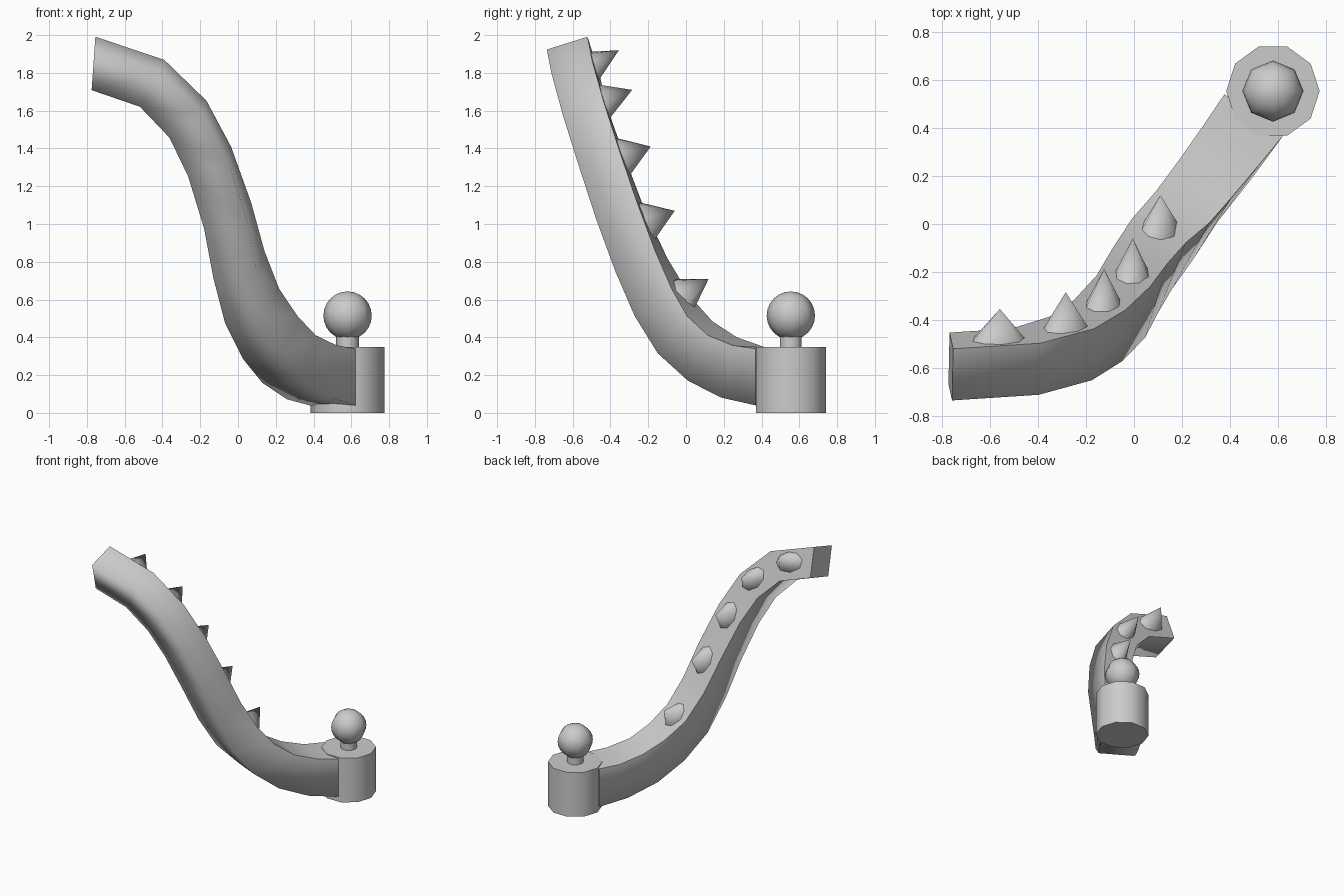
import bpy, bmesh, math
from mathutils import Vector

if "Cube" in bpy.data.objects:
    bpy.data.objects.remove(bpy.data.objects["Cube"])

grey = bpy.data.materials.new("plain_grey")
grey.diffuse_color = (0.6, 0.6, 0.6, 1)
grey.use_nodes = True
grey.node_tree.nodes["Principled BSDF"].inputs["Base Color"].default_value = grey.diffuse_color


def finish(bm, name, angle):
    bmesh.ops.recalc_face_normals(bm, faces=bm.faces)
    mesh = bpy.data.meshes.new(name)
    bm.to_mesh(mesh)
    bm.free()
    mesh.materials.append(grey)
    obj = bpy.data.objects.new(name, mesh)
    bpy.context.collection.objects.link(obj)
    bpy.ops.object.select_all(action='DESELECT')
    obj.select_set(True)
    bpy.context.view_layer.objects.active = obj
    bpy.ops.object.shade_smooth_by_angle(angle=math.radians(angle))
    return obj


def lathe(name, sides, profile, angle=50):
    """Revolve (radius, z) pairs around the mount axis."""
    bm = bmesh.new()
    rings = []
    for r, z in profile:
        if r == 0:
            rings.append([bm.verts.new((0.58, 0.555, z))] * sides)
        else:
            rings.append([bm.verts.new((0.58 + r * math.cos(2 * math.pi * i / sides),
                                        0.555 + r * math.sin(2 * math.pi * i / sides), z))
                          for i in range(sides)])
    for a, b in zip(rings, rings[1:]):
        for i in range(sides):
            j = (i + 1) % sides
            bm.faces.new(list(dict.fromkeys((a[i], a[j], b[j], b[i]))))
    return finish(bm, name, angle)


# Base drum, neck and ball
lathe("base_drum", 10, [(0, 0), (0.195, 0), (0.195, 0.35), (0, 0.35)])
lathe("neck", 10, [(0.06, 0.34), (0.06, 0.42)])
ball = [(0.128 * math.sin(math.pi * k / 12), 0.515 - 0.128 * math.cos(math.pi * k / 12))
        for k in range(13)]
ball[0], ball[-1] = (0, 0.387), (0, 0.643)
lathe("ball", 8, ball)

# Arm: square section swept along a path; (centre, outward back direction, width)
arm = [((0.50, 0.455, 0.19), (0, 0, 1), 0.30),
       ((0.39, 0.30, 0.215), (0.05, 0.12, 1), 0.285),
       ((0.27, 0.14, 0.285), (0.2, 0.35, 0.9), 0.27),
       ((0.17, -0.005, 0.40), (0.27, 0.6, 0.75), 0.26),
       ((0.075, -0.125, 0.565), (0.25, 0.8, 0.55), 0.25),
       ((0.005, -0.237, 0.785), (0.18, 0.9, 0.45), 0.24),
       ((-0.055, -0.345, 1.045), (0.1, 0.92, 0.38), 0.235),
       ((-0.15, -0.445, 1.33), (0.06, 0.93, 0.36), 0.23),
       ((-0.265, -0.52, 1.555), (0.03, 0.94, 0.34), 0.228),
       ((-0.455, -0.575, 1.745), (0, 0.95, 0.32), 0.226),
       ((-0.765, -0.595, 1.85), (0, 0.95, 0.3), 0.226)]
path = [Vector(c) for c, u, w in arm]

bm = bmesh.new()
rings = []
for i, (c, u, w) in enumerate(arm):
    if i == len(arm) - 1:
        t = Vector((-1, 0, 0.07)).normalized()
    elif i == 0:
        t = (path[1] - path[0]).normalized()
        t = Vector((t.x, t.y, 0)).normalized()
    else:
        t = ((path[i + 1] - path[i]).normalized() + (path[i] - path[i - 1]).normalized()).normalized()
    u = Vector(u)
    u = (u - t * u.dot(t)).normalized()
    v = t.cross(u)
    rings.append([bm.verts.new(path[i] + (u * a + v * b) * w / 2)
                  for a, b in ((1, 1), (1, -1), (-1, -1), (-1, 1))])
for a, b in zip(rings, rings[1:]):
    for k in range(4):
        bm.faces.new((a[k], a[(k + 1) % 4], b[(k + 1) % 4], b[k]))
bm.faces.new(rings[0])
bm.faces.new(rings[-1])
arm_obj = finish(bm, "curved_arm", 100)
# Crisp edges along the back strip and around both ends, soft front corners
last = len(arm) - 1
for e in arm_obj.data.edges:
    (r0, k0), (r1, k1) = (divmod(n, 4) for n in e.vertices)
    e.use_edge_sharp = (k0 == k1 and k0 in (0, 1)) or (r0 == r1 and r0 in (0, last))

# Spikes along the back strip: (base centre, tip)
spikes = [((0.10, -0.02, 0.625), (0.11, 0.12, 0.71)),
          ((-0.01, -0.21, 1.015), (-0.005, -0.06, 1.07)),
          ((-0.13, -0.335, 1.355), (-0.125, -0.187, 1.41)),
          ((-0.285, -0.43, 1.65), (-0.285, -0.285, 1.71)),
          ((-0.565, -0.48, 1.845), (-0.56, -0.355, 1.92))]
for n, (base, tip) in enumerate(spikes):
    base, tip = Vector(base), Vector(tip)
    seg = min(range(len(path) - 1),
              key=lambda i: ((path[i] + path[i + 1]) / 2 - base).length)
    t = (path[seg + 1] - path[seg]).normalized()
    v = t.cross(tip - base).normalized()
    root = base - (tip - base) * 0.12
    bm = bmesh.new()
    top = bm.verts.new(tip)
    ring = [bm.verts.new(root + t * 0.125 * math.cos(math.pi * k / 4)
                         + v * 0.08 * math.sin(math.pi * k / 4)) for k in range(8)]
    for k in range(8):
        bm.faces.new((ring[k], ring[(k + 1) % 8], top))
    bm.faces.new(ring)
    finish(bm, f"spike_{n + 1}", 60)
